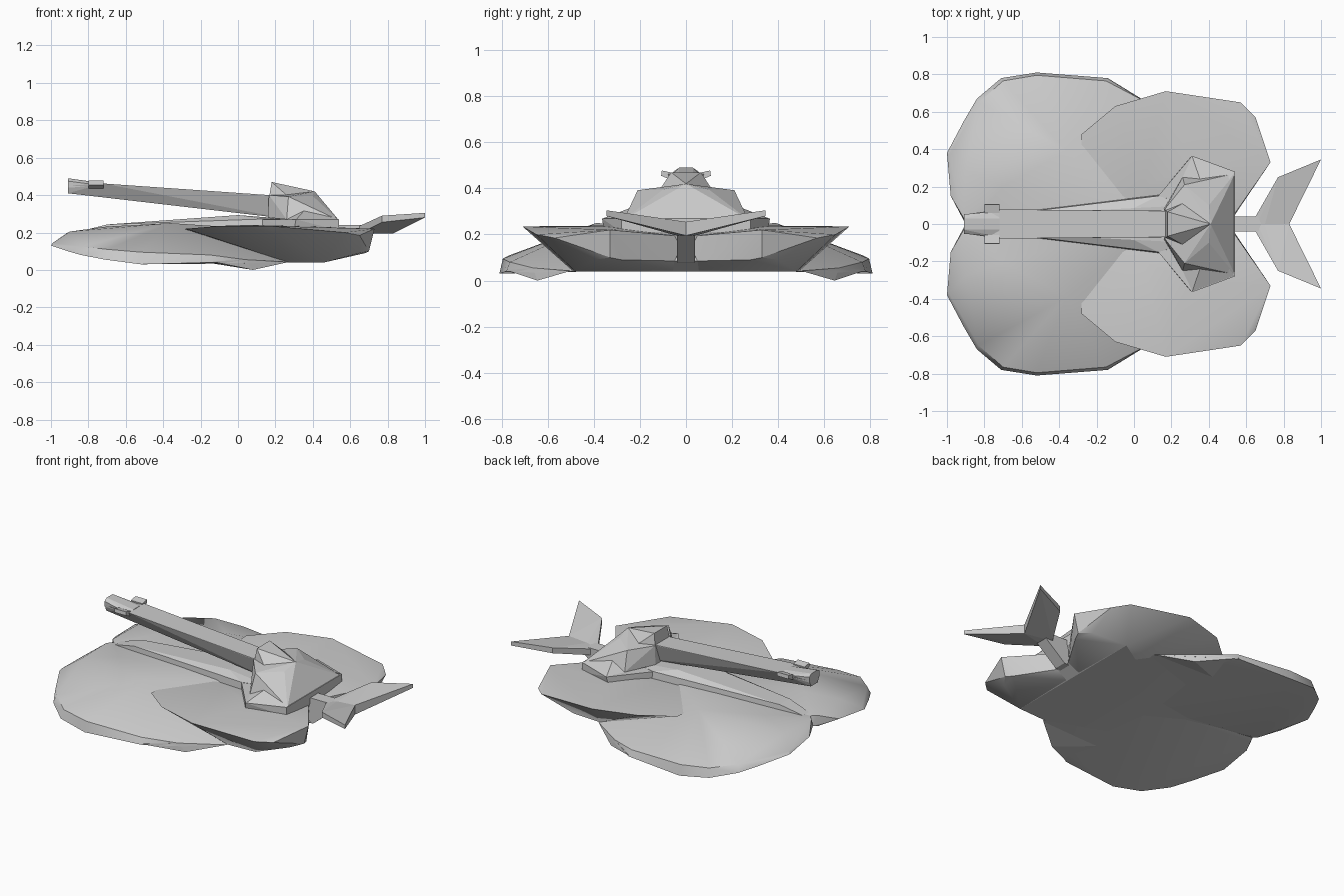
import bpy
import bmesh

cube = bpy.data.objects.get("Cube")
if cube:
    bpy.data.objects.remove(cube, do_unlink=True)

# Single hull paint
grey = bpy.data.materials.new("plain grey")
grey.use_nodes = True
grey.diffuse_color = (0.6, 0.6, 0.6, 1)
bsdf = next(n for n in grey.node_tree.nodes if n.type == 'BSDF_PRINCIPLED')
bsdf.inputs["Base Color"].default_value = (0.6, 0.6, 0.6, 1)
bsdf.inputs["Roughness"].default_value = 0.7


def hull_part(name, points, whole=True, smooth=0):
    """Faceted solid around points. whole: one solid spanning both sides;
    otherwise a solid on the left, copied to the right by a mirror."""
    bm = bmesh.new()
    pts = set(points)
    if whole:
        pts |= {(x, -y, z) for x, y, z in points if y}
    for p in sorted(pts):
        bm.verts.new(p)
    res = bmesh.ops.convex_hull(bm, input=bm.verts[:])
    junk = {g for g in res["geom_interior"] + res["geom_unused"]
            if isinstance(g, bmesh.types.BMVert)}
    bmesh.ops.delete(bm, geom=list(junk), context='VERTS')
    bmesh.ops.dissolve_limit(bm, angle_limit=0.01, verts=bm.verts[:], edges=bm.edges[:])
    bmesh.ops.recalc_face_normals(bm, faces=bm.faces[:])
    mesh = bpy.data.meshes.new(name)
    bm.to_mesh(mesh)
    bm.free()
    mesh.materials.append(grey)
    ob = bpy.data.objects.new(name, mesh)
    bpy.context.collection.objects.link(ob)
    if not whole:
        mod = ob.modifiers.new("Mirror", 'MIRROR')
        mod.use_axis = (False, True, False)
        mod.use_mirror_merge = False
    if smooth:
        bpy.ops.object.select_all(action='DESELECT')
        ob.select_set(True)
        bpy.context.view_layer.objects.active = ob
        bpy.ops.object.shade_smooth_by_angle(angle=smooth)


# Front lobes: upper crease, outer rim, crown, underside, tapering aft
hull_part("front_lobe", [
    (-0.91, 0.03, 0.20), (-0.98, 0.15, 0.15), (-0.99, 0.37, 0.145), (-0.90, 0.53, 0.13),
    (-0.83, 0.65, 0.125), (-0.70, 0.765, 0.11), (-0.52, 0.795, 0.095), (-0.15, 0.765, 0.08),
    (0.04, 0.665, 0.055),
    (-1.0, 0.38, 0.13), (-0.91, 0.55, 0.10), (-0.84, 0.67, 0.08), (-0.71, 0.78, 0.055),
    (-0.52, 0.81, 0.03), (-0.14, 0.78, 0.04), (0.06, 0.655, 0.035), (0.27, 0.50, 0.04),
    (-0.90, 0.28, 0.205), (-0.70, 0.2, 0.232), (-0.36, 0.39, 0.25), (0.0, 0.1, 0.22),
    (-0.91, 0.03, 0.13), (0.10, 0.0, 0.22), (-0.1, 0.0, 0.05),
    (-0.9, 0.0, 0.14), (-0.88, 0.0, 0.2),
], whole=False, smooth=0.5)

# Drooping aft corner of each front lobe
hull_part("lobe_corner", [
    (-0.14, 0.78, 0.045), (0.08, 0.645, 0.0), (0.27, 0.50, 0.042), (0.04, 0.665, 0.055),
    (-0.20, 0.50, 0.045),
], whole=False)

# Flat belly under the middle, rising towards the tail
hull_part("belly", [
    (-0.88, 0.0, 0.14), (-0.1, 0.0, 0.045), (-0.1, 0.45, 0.042), (0.27, 0.49, 0.04),
    (0.46, 0.48, 0.04), (0.46, 0.05, 0.042), (0.54, 0.05, 0.085), (0.48, 0.1, 0.16),
], smooth=0.5)

# Rear lobes: sharp rim, near-flat top, undercut below
hull_part("rear_lobe", [
    (-0.28, 0.48, 0.22), (-0.10, 0.63, 0.235), (0.17, 0.71, 0.235), (0.57, 0.65, 0.20),
    (0.65, 0.57, 0.185), (0.73, 0.33, 0.22), (0.54, 0.06, 0.195), (-0.28, 0.05, 0.2),
    (0.05, 0.2, 0.24), (0.3, 0.3, 0.235), (0.54, 0.28, 0.215),
    (0.27, 0.49, 0.04), (0.46, 0.48, 0.04), (0.65, 0.40, 0.09), (0.68, 0.28, 0.09),
    (0.70, 0.33, 0.10), (0.54, 0.05, 0.085), (0.46, 0.05, 0.042), (0.2, 0.0, 0.05),
    (0.5, 0.0, 0.19),
], whole=False, smooth=0.5)

# Narrow raised deck running back to the turret
hull_part("deck_spine", [
    (-0.85, 0.03, 0.205), (-0.70, 0.05, 0.243), (0.0, 0.085, 0.293), (0.13, 0.15, 0.272),
    (-0.7, 0.06, 0.15), (0.13, 0.16, 0.18), (0.3, 0.1, 0.27), (0.0, 0.12, 0.18),
])

# Turret: wide collar with a faceted cap
hull_part("turret_collar", [
    (0.13, 0.15, 0.27), (0.31, 0.365, 0.27), (0.54, 0.28, 0.27),
    (0.13, 0.15, 0.20), (0.30, 0.355, 0.215), (0.54, 0.28, 0.21), (0.52, 0.05, 0.15),
])
hull_part("turret_cap", [
    (0.16, 0.08, 0.28), (0.165, 0.08, 0.40), (0.27, 0.21, 0.392), (0.26, 0.25, 0.27),
    (0.40, 0.10, 0.395), (0.41, 0.0, 0.42), (0.54, 0.27, 0.265), (0.54, 0.05, 0.255),
])
hull_part("turret_shoulder", [
    (0.26, 0.25, 0.27), (0.31, 0.365, 0.268), (0.54, 0.28, 0.268), (0.40, 0.10, 0.37),
    (0.40, 0.15, 0.25),
], whole=False)
hull_part("gun_mount", [
    (0.165, 0.075, 0.38), (0.18, 0.065, 0.47), (0.26, 0.11, 0.40), (0.41, 0.0, 0.42),
    (0.2, 0.05, 0.3),
])

# Long tapered gun with its muzzle fittings
hull_part("gun_barrel", [
    (-0.91, 0.05, 0.45), (-0.91, 0.035, 0.41), (-0.72, 0.078, 0.462), (0.17, 0.07, 0.40),
    (0.06, 0.03, 0.30), (0.25, 0.03, 0.275), (0.25, 0.07, 0.39),
])
hull_part("muzzle_lip", [
    (-0.91, 0.03, 0.49), (-0.91, 0.052, 0.475), (-0.91, 0.05, 0.44),
    (-0.72, 0.03, 0.464), (-0.72, 0.07, 0.45),
])
hull_part("muzzle_brake", [
    (x, y, z) for x in (-0.80, -0.72)
    for y, z in ((0.105, 0.478), (0.108, 0.455), (0.06, 0.435), (0.06, 0.468))
], whole=False)

# Tail boom and swept fork
hull_part("tail_boom", [
    (x, 0.04, z) for x, z in ((0.45, 0.24), (0.70, 0.24), (0.70, 0.195), (0.65, 0.185),
                              (0.56, 0.08), (0.45, 0.07))
])
hull_part("tail_fin", [
    (0.65, 0.04, 0.195), (0.65, 0.04, 0.235), (0.70, 0.0, 0.195), (0.70, 0.0, 0.245),
    (0.83, 0.0, 0.195), (0.83, 0.0, 0.255), (0.77, 0.25, 0.255), (0.77, 0.25, 0.29),
    (1.0, 0.345, 0.28), (1.0, 0.345, 0.305), (0.66, 0.0, 0.2), (0.66, 0.0, 0.235),
], whole=False)
